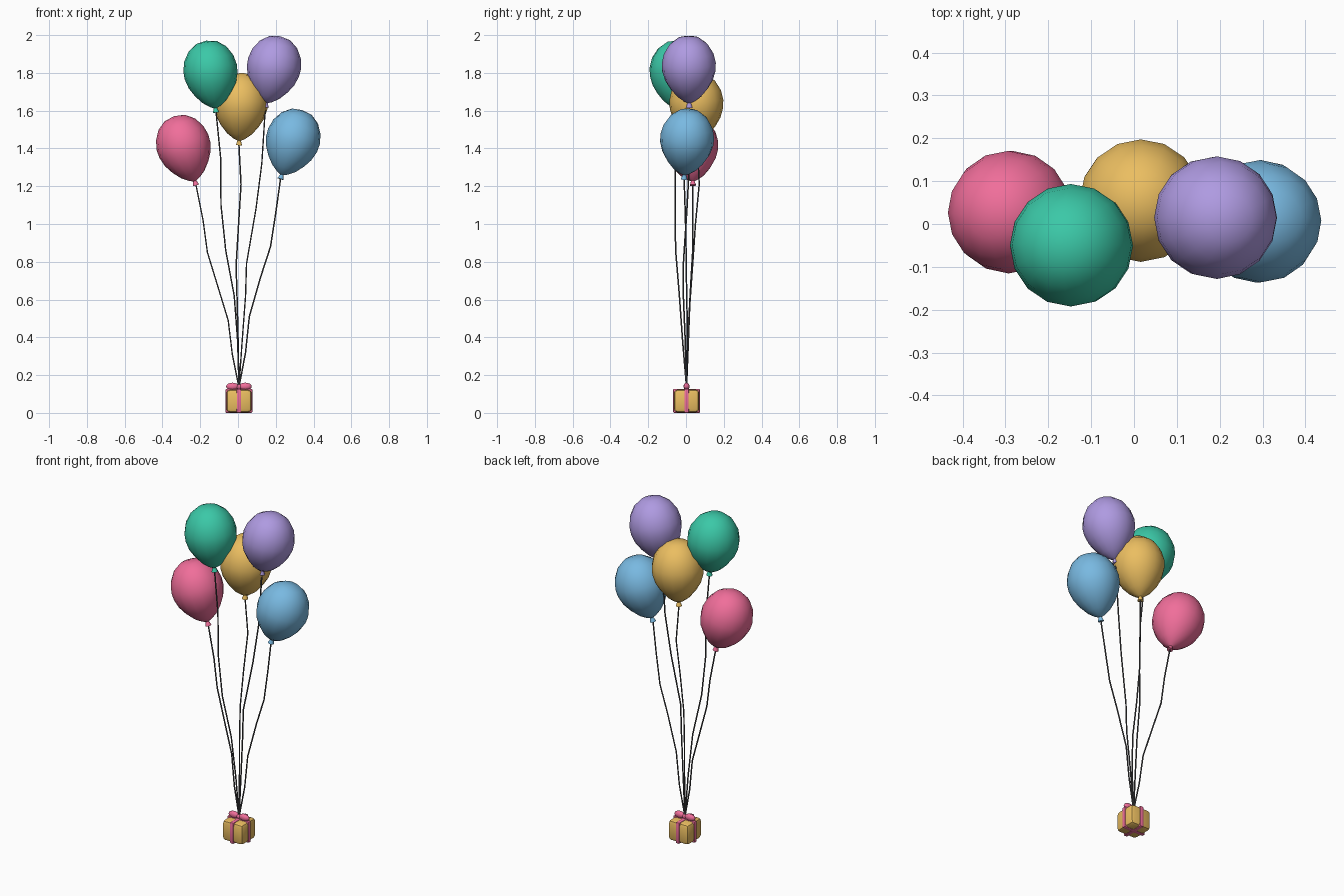
import bpy, bmesh, math
from mathutils import Vector, Matrix

if "Cube" in bpy.data.objects:
    bpy.data.objects.remove(bpy.data.objects["Cube"])

CX, CY = 0.005, 0.003          # gift box centre
TIE = (CX, CY, 0.135)          # where the strings meet


def material(name, rgb):
    m = bpy.data.materials.new(name)
    m.diffuse_color = (*[c ** 2.2 for c in rgb], 1)
    m.use_nodes = True
    m.node_tree.nodes["Principled BSDF"].inputs["Base Color"].default_value = m.diffuse_color
    return m


PINK = material("pink", (0.94, 0.43, 0.60))
GREEN = material("green", (0.24, 0.78, 0.65))
GOLD = material("gold", (0.92, 0.74, 0.38))
PURPLE = material("purple", (0.68, 0.60, 0.88))
BLUE = material("blue", (0.47, 0.72, 0.88))
GREY = material("string_grey", (0.30, 0.30, 0.31))


def add_object(name, bm, mat, angle=None):
    bmesh.ops.recalc_face_normals(bm, faces=bm.faces)
    me = bpy.data.meshes.new(name)
    bm.to_mesh(me)
    bm.free()
    me.materials.append(mat)
    ob = bpy.data.objects.new(name, me)
    bpy.context.collection.objects.link(ob)
    if angle:
        bpy.ops.object.select_all(action='DESELECT')
        ob.select_set(True)
        bpy.context.view_layer.objects.active = ob
        bpy.ops.object.shade_smooth_by_angle(angle=math.radians(angle))
    return ob


# Balloon profile (radius, height) from the flared knot to the crown
PROFILE = [(0, 0), (0.017, 0), (0.009, 0.024), (0.03, 0.034), (0.065, 0.06),
           (0.099, 0.1), (0.126, 0.145), (0.141, 0.195), (0.143, 0.238),
           (0.131, 0.29), (0.101, 0.34), (0.056, 0.374), (0, 0.384)]


def balloon(name, knot, centre, mat):
    """Lathe the profile, then lean it from the knot toward its top-view centre."""
    bm = bmesh.new()
    vs = [bm.verts.new((r, 0, z)) for r, z in PROFILE]
    es = [bm.edges.new(p) for p in zip(vs, vs[1:])]
    bmesh.ops.spin(bm, geom=vs + es, axis=(0, 0, 1), cent=(0, 0, 0),
                   angle=math.tau, steps=16, use_duplicate=False)
    bmesh.ops.remove_doubles(bm, verts=bm.verts, dist=1e-4)
    axis = Vector((centre[0] - knot[0], centre[1] - knot[1], 0.215))
    turn = Vector((0, 0, 1)).rotation_difference(axis).to_matrix().to_4x4()
    bm.transform(Matrix.Translation(knot) @ turn)
    add_object(name, bm, mat, 50)


def string(name, points):
    cu = bpy.data.curves.new(name, 'CURVE')
    cu.dimensions = '3D'
    cu.bevel_depth = 0.004
    cu.bevel_resolution = 1
    cu.use_fill_caps = True
    sp = cu.splines.new('POLY')
    sp.points.add(len(points) - 1)
    for p, co in zip(sp.points, points):
        p.co = (*co, 1)
    cu.materials.append(GREY)
    bpy.context.collection.objects.link(bpy.data.objects.new(name, cu))


# Balloons: knot position, top-view centre, string bends below the knot
BALLOONS = [
    ("pink", PINK, (-0.222, 0.037, 1.205), (-0.29, 0.028),
     [(-0.185, 0.037, 1.02), (-0.162, 0.035, 0.85), (-0.11, 0.025, 0.68),
      (-0.052, 0.015, 0.49), (-0.03, 0.008, 0.31)]),
    ("green", GREEN, (-0.116, -0.055, 1.59), (-0.145, -0.05),
     [(-0.092, -0.058, 1.35), (-0.09, -0.058, 1.10), (-0.065, -0.055, 0.86),
      (-0.02, -0.035, 0.62), (-0.002, -0.018, 0.38)]),
    ("gold", GOLD, (0.005, 0.06, 1.417), (0.015, 0.055),
     [(0.016, 0.07, 1.21), (0.003, 0.05, 1.0), (-0.01, 0.035, 0.78),
      (-0.004, 0.02, 0.57), (0.001, 0.012, 0.36)]),
    ("purple", PURPLE, (0.145, 0.018, 1.618), (0.19, 0.015),
     [(0.126, 0.018, 1.32), (0.095, 0.005, 1.08), (0.045, -0.014, 0.79),
      (0.04, -0.014, 0.62), (0.022, -0.004, 0.38)]),
    ("blue", BLUE, (0.225, -0.01, 1.238), (0.293, 0.006),
     [(0.2, -0.004, 1.06), (0.172, 0.0, 0.88), (0.12, 0.002, 0.72),
      (0.06, 0.006, 0.51), (0.04, 0.006, 0.32)]),
]
for colour, mat, knot, centre, bends in BALLOONS:
    balloon(colour + "_balloon", knot, centre, mat)
    string(colour + "_string", [knot, *bends, TIE])


def box(name, size, z, mat, bevel):
    bm = bmesh.new()
    bmesh.ops.create_cube(bm, size=1)
    bm.transform(Matrix.Translation((CX, CY, z)) @ Matrix.Diagonal((*size, 1)))
    bmesh.ops.bevel(bm, geom=bm.edges[:], offset=bevel, segments=2,
                    profile=0.5, affect='EDGES')
    add_object(name, bm, mat, 40)


# Gift box with two crossing ribbon bands
box("gift_box", (0.134, 0.134, 0.12), 0.063, GOLD, 0.018)
box("ribbon_band_x", (0.143, 0.024, 0.127), 0.0635, PINK, 0.006)
box("ribbon_band_y", (0.024, 0.143, 0.127), 0.0635, PINK, 0.006)


def blob(name, centre, radii):
    bm = bmesh.new()
    bmesh.ops.create_uvsphere(bm, u_segments=12, v_segments=8, radius=1)
    bm.transform(Matrix.Translation(centre) @ Matrix.Diagonal((*radii, 1)))
    add_object(name, bm, PINK, 60)


# Bow: two loops and a centre knot
for side, s in (("left", -1), ("right", 1)):
    blob(side + "_bow_loop", (CX + s * 0.034, CY, 0.14), (0.034, 0.016, 0.02))
blob("bow_knot", (CX, CY, 0.138), (0.014, 0.014, 0.014))
